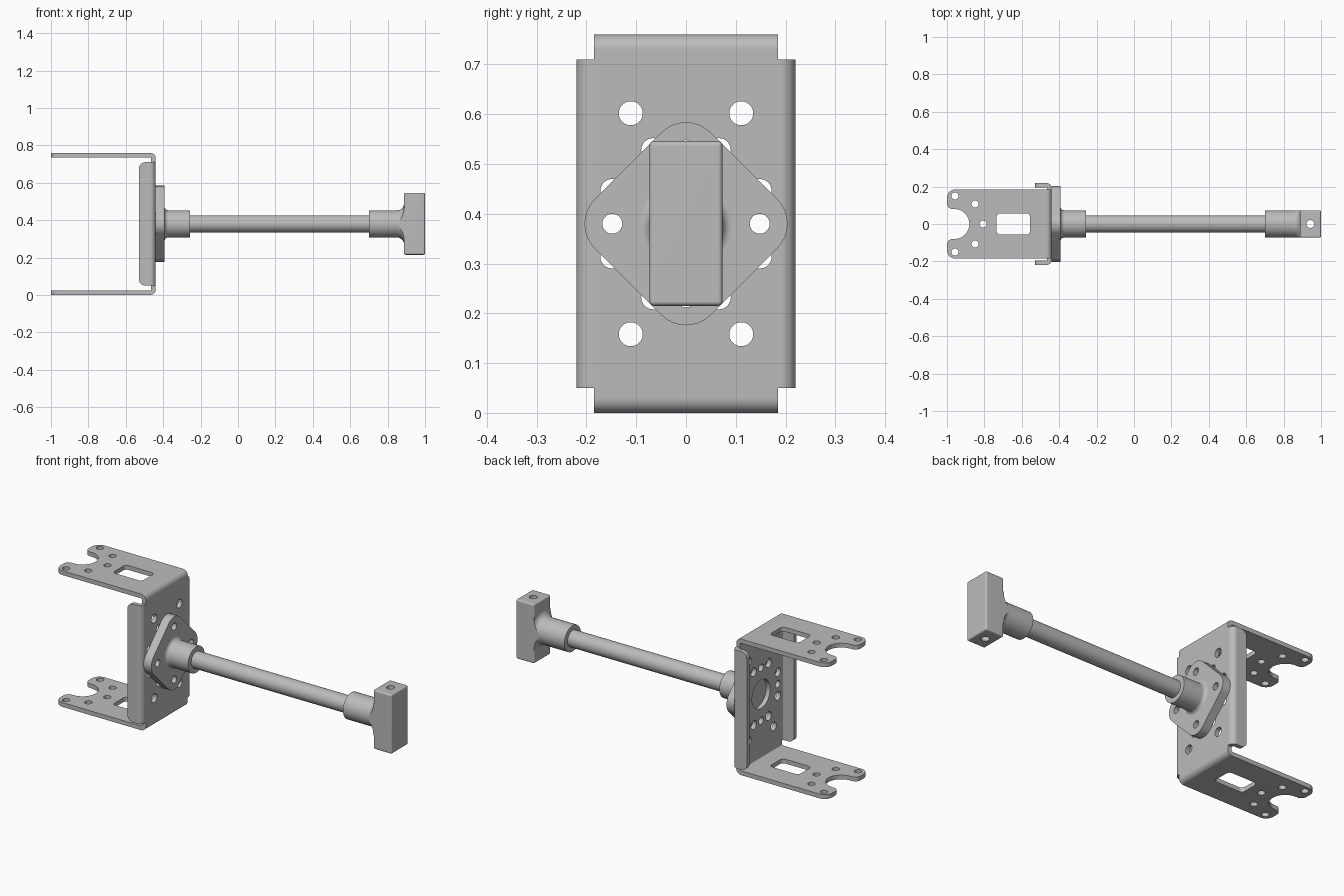
import bpy, bmesh, math
from mathutils import Vector

if "Cube" in bpy.data.objects:
    bpy.data.objects.remove(bpy.data.objects["Cube"])

steel = bpy.data.materials.new("grey steel")
steel.use_nodes = True
GREY = (0.5, 0.5, 0.5, 1)
steel.diffuse_color = GREY
steel.node_tree.nodes["Principled BSDF"].inputs["Base Color"].default_value = GREY

MID = 0.38       # height of the shaft axis
SHEET = 0.024    # sheet metal thickness
FACE = -0.44     # outer face of the bracket web
TOP = 2 * MID


def rounded(points, steps=8):
    """Outline from (a, b, radius) corners, filleting those with a radius."""
    out = []
    for i, (a, b, *rad) in enumerate(points):
        p = Vector((a, b))
        if not rad:
            out.append(p)
            continue
        r = rad[0]
        u = (Vector(points[i - 1][:2]) - p).normalized()
        v = (Vector(points[(i + 1) % len(points)][:2]) - p).normalized()
        half = u.angle(v) / 2
        centre = p + (u + v).normalized() * r / math.sin(half)
        start = p + u * r / math.tan(half) - centre
        end = p + v * r / math.tan(half) - centre
        sweep = start.angle(end)
        for k in range(steps + 1):
            t = k / steps
            out.append(centre + (start * math.sin((1 - t) * sweep)
                                 + end * math.sin(t * sweep)) / math.sin(sweep))
    return out


def circle(a, b, r, n=32):
    return [Vector((a + r * math.cos(i * math.tau / n),
                    b + r * math.sin(i * math.tau / n))) for i in range(n)]


def finish(name, bm):
    bmesh.ops.remove_doubles(bm, verts=bm.verts, dist=1e-5)
    bmesh.ops.recalc_face_normals(bm, faces=bm.faces)
    mesh = bpy.data.meshes.new(name)
    bm.to_mesh(mesh)
    bm.free()
    mesh.materials.append(steel)
    obj = bpy.data.objects.new(name, mesh)
    bpy.context.collection.objects.link(obj)
    return obj


def prism(name, outlines, low, high, axis):
    """Extrude closed outlines along an axis."""
    place = {"x": lambda p, h: (h, p.x, p.y),
             "y": lambda p, h: (p.x, h, p.y),
             "z": lambda p, h: (p.x, p.y, h)}[axis]
    bm = bmesh.new()
    for outline in outlines:
        face = bm.faces.new([bm.verts.new(place(p, low)) for p in outline])
        new = bmesh.ops.extrude_face_region(bm, geom=[face], use_keep_orig=True)
        shift = Vector(place(Vector((0, 0)), high - low))
        bmesh.ops.translate(bm, vec=shift, verts=[
            g for g in new["geom"] if isinstance(g, bmesh.types.BMVert)])
    return finish(name, bm)


def turned(name, profile):
    """Revolve an (x, radius) profile around the shaft axis."""
    bm = bmesh.new()
    verts = [bm.verts.new((p.x, 0, MID + p.y)) for p in profile]
    edges = [bm.edges.new(pair) for pair in zip(verts, verts[1:])]
    bmesh.ops.spin(bm, geom=verts + edges, cent=(0, 0, MID), axis=(1, 0, 0),
                   angle=math.tau, steps=48, use_duplicate=False)
    return finish(name, bm)


def combine(obj, tool, operation):
    mod = obj.modifiers.new("combine", "BOOLEAN")
    mod.operation, mod.object, mod.solver = operation, tool, "EXACT"
    bpy.context.view_layer.objects.active = obj
    bpy.ops.object.modifier_apply(modifier=mod.name)
    bpy.data.objects.remove(tool)


def smooth(obj):
    bpy.ops.object.select_all(action="DESELECT")
    obj.select_set(True)
    bpy.context.view_layer.objects.active = obj
    bpy.ops.object.shade_smooth_by_angle(angle=math.radians(30))
    mod = obj.modifiers.new("even shading", "WEIGHTED_NORMAL")
    mod.keep_sharp = True


# Bracket: folded strip making the web and both arms
inner = FACE - SHEET
bracket = prism("bracket", [rounded([
    (-1.1, 0), (FACE, 0, 0.03), (FACE, TOP, 0.03), (-1.1, TOP),
    (-1.1, TOP - SHEET), (inner, TOP - SHEET, 0.006),
    (inner, SHEET, 0.006), (-1.1, SHEET)])], -0.3, 0.3, "y")

# Arm outline with forked, rounded tips
combine(bracket, prism("arm_outline", [rounded([
    (-0.4, -0.185), (-0.4, 0.185), (-1, 0.185, 0.045), (-1, 0.08, 0.03),
    (-0.88, 0.08, 0.0799), (-0.88, -0.08, 0.0799),
    (-1, -0.08, 0.03), (-1, -0.185, 0.045)])], -0.1, 1, "z"), "INTERSECT")

# Side lips folded back from the web
lips = prism("side_lips", [rounded([
    (-0.6, -0.22), (FACE, -0.22, 0.03), (FACE, 0.22, 0.03), (-0.6, 0.22),
    (-0.6, 0.22 - SHEET), (inner, 0.22 - SHEET, 0.006),
    (inner, SHEET - 0.22, 0.006), (-0.6, SHEET - 0.22)])], 0, TOP, "z")
combine(lips, prism("lip_outline", [rounded([
    (-0.4, 0.05), (-0.4, 0.71), (-0.53, 0.71, 0.035),
    (-0.53, 0.05, 0.035)])], -0.3, 0.3, "y"), "INTERSECT")
combine(bracket, lips, "UNION")

# Web holes: centre bore, bolt ring and four corner holes
quarter = [(1, 0), (0, 1), (-1, 0), (0, -1)]
signs = [(a, b) for a in (-1, 1) for b in (-1, 1)]
bolts = [circle(0.148 * a, MID + 0.148 * b, 0.02) for a, b in quarter]
ring = [circle(a * p, MID + b * q, 0.024) for a, b in signs
        for p, q in ((0.066, 0.148), (0.148, 0.066), (0.111, 0.222))]
bore = circle(0, MID, 0.08, 48)
combine(bracket, prism("web_holes", bolts + ring + [bore], -0.5, -0.4, "x"),
        "DIFFERENCE")

# Arm holes and slot
slot = rounded([(-0.735, -0.057, 0.02), (-0.555, -0.057, 0.02),
                (-0.555, 0.057, 0.02), (-0.735, 0.057, 0.02)])
small = [circle(x, s * y, 0.019) for x, y in ((-0.957, 0.15), (-0.85, 0.107))
         for s in (-1, 1)] + [circle(-0.807, 0, 0.019)]
combine(bracket, prism("arm_holes", small + [slot], -0.1, 1, "z"), "DIFFERENCE")

# Diamond mounting flange with bolt holes
flange = prism("mounting_flange", [rounded(
    [(0.233 * a, MID + 0.233 * b, 0.07) for a, b in quarter])],
    FACE, -0.393, "x")
combine(flange, prism("flange_holes", bolts, -0.5, -0.3, "x"), "DIFFERENCE")

# Shaft and its filleted sockets
hub = turned("flange_socket", rounded([
    (-0.4, 0), (-0.4, 0.1), (-0.393, 0.1), (-0.393, 0.073, 0.02),
    (-0.257, 0.073), (-0.257, 0)]))
shaft = turned("shaft", rounded([
    (-0.435, 0), (-0.435, 0.046), (0.9, 0.046), (0.9, 0)]))
socket = turned("end_socket", rounded([
    (0.7, 0), (0.7, 0.073), (0.887, 0.073, 0.035), (0.887, 0.115),
    (0.9, 0.115), (0.9, 0)]))
combine(socket, prism("socket_trim", [rounded([
    (0.6, -0.0732), (0.95, -0.0732), (0.95, 0.0732), (0.6, 0.0732)])],
    0, TOP, "z"), "INTERSECT")

# End block with softened edges and an upright hole
block = prism("end_block", [rounded([
    (0.887, -0.0735), (1, -0.0735), (1, 0.0735), (0.887, 0.0735)])],
    0.215, 0.546, "z")
bevel = block.modifiers.new("soft edges", "BEVEL")
bevel.width, bevel.segments = 0.009, 3
bpy.context.view_layer.objects.active = block
bpy.ops.object.modifier_apply(modifier=bevel.name)
combine(block, prism("block_hole", [circle(0.943, 0, 0.021)], 0, TOP, "z"),
        "DIFFERENCE")

for part in (bracket, flange, hub, shaft, socket, block):
    smooth(part)
